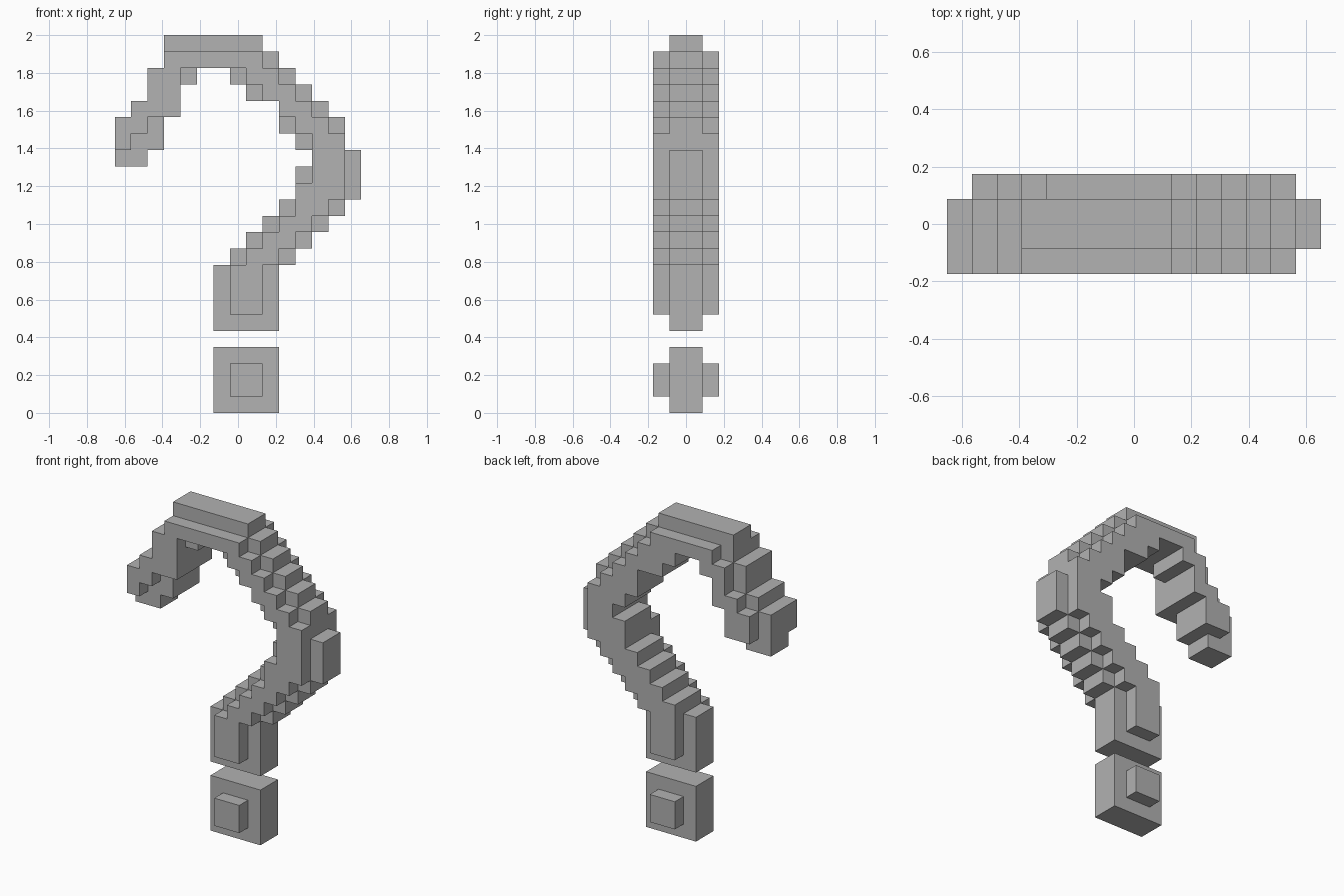
import bpy, bmesh, math
from mathutils import Vector

cube = bpy.data.objects.get("Cube")
if cube:
    bpy.data.objects.remove(cube, do_unlink=True)

U = 2 / 23                      # size of one block
FRONT, MID, BACK = (-2, -1), (-1, 1), (1, 2)

grey = bpy.data.materials.new("plain grey")
grey.use_nodes = True
colour = (0.445, 0.445, 0.445, 1)
grey.diffuse_color = colour
grey.node_tree.nodes["Principled BSDF"].inputs["Base Color"].default_value = colour


def fill(cells, layer, left, right, low, high=None):
    """Add a box of blocks to a set of cells."""
    for x in range(left, right):
        for y in range(*layer):
            for z in range(low, high or low + 1):
                cells.add((x, y, z))


def build(name, cells):
    """Make one outer skin around the filled cells."""
    bm = bmesh.new()
    for cell in cells:
        for axis in range(3):
            for sign in (-1, 1):
                near = list(cell)
                near[axis] += sign
                if tuple(near) in cells:
                    continue
                n, a, b = Vector(), Vector(), Vector()
                n[axis] = sign
                a[(axis + 1) % 3] = 1
                b = n.cross(a)
                centre = Vector(cell) + Vector((0.5, 0.5, 0.5)) + n / 2
                corners = [centre + (a * i + b * j) / 2
                           for i, j in ((-1, -1), (1, -1), (1, 1), (-1, 1))]
                bm.faces.new([bm.verts.new((p - Vector((7.5, 0, 0))) * U)
                              for p in corners])
    bmesh.ops.remove_doubles(bm, verts=bm.verts, dist=U / 100)
    bmesh.ops.dissolve_limit(bm, angle_limit=math.radians(1),
                             verts=bm.verts, edges=bm.edges)
    mesh = bpy.data.meshes.new(name)
    bm.to_mesh(mesh)
    bm.free()
    mesh.materials.append(grey)
    obj = bpy.data.objects.new(name, mesh)
    bpy.context.collection.objects.link(obj)


# Dot with a raised square on front and back
dot = set()
fill(dot, MID, 6, 10, 0, 4)
for side in (FRONT, BACK):
    fill(dot, side, 7, 9, 1, 3)
build("dot", dot)

hook = set()
# Stem
fill(hook, MID, 6, 10, 5, 9)
for side in (FRONT, BACK):
    fill(hook, side, 7, 9, 6, 9)

# Rising lower diagonal
for i in range(5):
    fill(hook, MID, 7 + i, 11 + i, 9 + i)
    fill(hook, FRONT, min(8 + i, 11), 10 + i, 9 + i)
    fill(hook, BACK, 7 + i, 10 + i, 9 + i)

# Outer bend
fill(hook, MID, 11, 15, 14)
fill(hook, MID, 12, 15, 15)
fill(hook, FRONT, 12, 14, 14, 16)
fill(hook, BACK, 11, 14, 14)
fill(hook, BACK, 12, 14, 15)

# Upper diagonal, leaning back towards the crown
for i in range(5):
    row = 20 - i
    inner = 10 if i == 2 else 7 + i
    fill(hook, MID, inner, min(11 + i, 14), row)
    fill(hook, FRONT, 8 + i, 10 + i, row)
    fill(hook, BACK, inner, 10 + i, row)

# Crown
fill(hook, MID, 3, 10, 21)
fill(hook, MID, 3, 9, 22)
fill(hook, FRONT, 3, 9, 21)
fill(hook, BACK, 4, 9, 21)

# Hanging tip
fill(hook, MID, 0, 2, 15)
fill(hook, MID, 0, 3, 16, 18)
fill(hook, MID, 1, 4, 18)
fill(hook, MID, 2, 4, 19)
fill(hook, MID, 2, 5, 20)
fill(hook, FRONT, 0, 1, 16)
fill(hook, FRONT, 0, 2, 17)
fill(hook, FRONT, 1, 4, 18)
fill(hook, FRONT, 2, 4, 19, 21)
fill(hook, BACK, 1, 3, 16, 18)
fill(hook, BACK, 2, 4, 18)
fill(hook, BACK, 3, 4, 19)
fill(hook, BACK, 3, 5, 20)
build("hook", hook)
